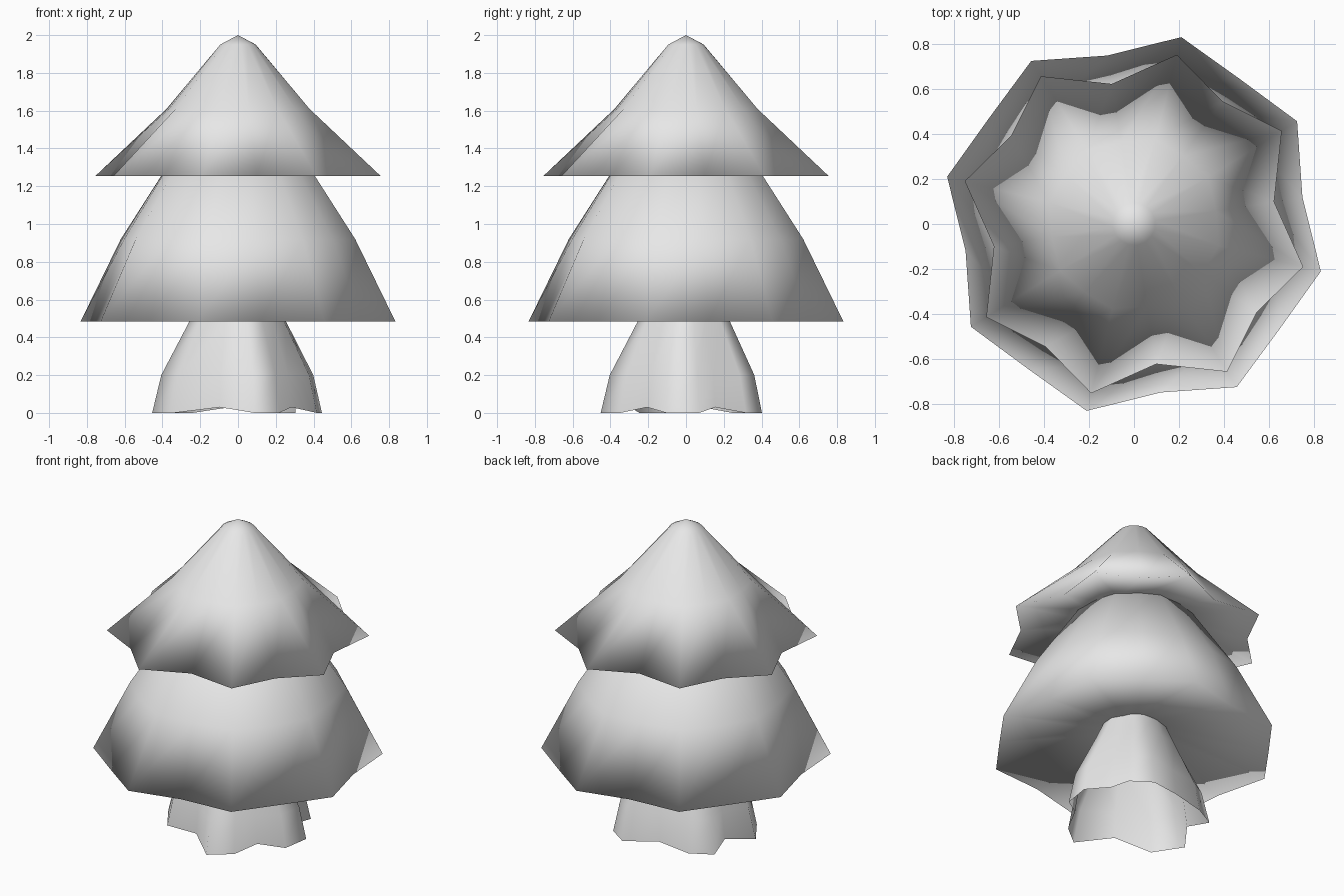
import bpy, bmesh
from math import radians, cos, sin

old = bpy.data.objects.get("Cube")
if old:
    bpy.data.objects.remove(old, do_unlink=True)

grey = bpy.data.materials.new("light grey")
grey.use_nodes = True
grey.diffuse_color = (0.8, 0.8, 0.8, 1)
grey.node_tree.nodes["Principled BSDF"].inputs["Base Color"].default_value = (0.8, 0.8, 0.8, 1)


def polar(angle, radius, z):
    return (radius * cos(radians(angle)), radius * sin(radians(angle)), z)


def loft(name, rings, start=None, end=None):
    """Skin rings of points from bottom to top; start and end are closing tips."""
    bm = bmesh.new()
    loops = [[bm.verts.new(p) for p in ring] for ring in rings]
    n = len(loops[0])
    for low, high in zip(loops, loops[1:]):
        for i in range(n):
            j = (i + 1) % n
            bm.faces.new((low[i], low[j], high[j], high[i]))
    if start is not None:
        tip = bm.verts.new((0, 0, start))
        for i in range(n):
            bm.faces.new((tip, loops[0][(i + 1) % n], loops[0][i]))
    if end is not None:
        tip = bm.verts.new((0, 0, end))
        for i in range(n):
            bm.faces.new((tip, loops[-1][i], loops[-1][(i + 1) % n]))
    for f in bm.faces:
        f.smooth = True
    mesh = bpy.data.meshes.new(name)
    bm.to_mesh(mesh)
    bm.free()
    mesh.materials.append(grey)
    obj = bpy.data.objects.new(name, mesh)
    bpy.context.collection.objects.link(obj)
    return obj


def bough_ring(z, valley, corner, fold):
    """Sixteen points: eight corners with two kinds of valley between them."""
    pattern = ((9, valley), (32.2, corner), (54.2, fold), (75.8, corner))
    return [polar(turn + a, r, z) for turn in (0, 90, 180, 270) for a, r in pattern]


# Lower boughs: hollowed underside, wide rim, domed side
loft("lower_boughs", [
    bough_ring(0.60, 0.19, 0.19, 0.19),
    bough_ring(0.485, 0.76, 0.859, 0.80),
    bough_ring(0.92, 0.61, 0.64, 0.62),
    bough_ring(1.36, 0.34, 0.35, 0.34),
], start=0.60, end=1.38)

# Upper boughs: star-shaped rim, rounded tip
loft("upper_boughs", [
    bough_ring(1.35, 0.30, 0.30, 0.30),
    bough_ring(1.255, 0.632, 0.778, 0.674),
    bough_ring(1.61, 0.37, 0.39, 0.375),
    bough_ring(1.95, 0.095, 0.095, 0.095),
], start=1.35, end=2.0)

# Trunk: five flared roots, each two points wide, with raised valleys between
roots = [(346, 0.43), (9, 0.45), (27, 0.34), (46, 0.44), (66, 0.44), (97, 0.34),
         (127, 0.40), (147, 0.45), (166, 0.35), (189, 0.46), (216, 0.42),
         (252, 0.31), (281, 0.46), (302, 0.41), (324, 0.35)]


def trunk_ring(z, scale, core, flare, lift=0.0):
    """Blend the root outline toward a circle of radius core."""
    return [polar(a, scale * r * flare + core * (1 - flare), z + (lift if r < 0.36 else 0))
            for a, r in roots]


loft("trunk", [
    trunk_ring(0.0, 1.0, 0.0, 1.0, 0.03),
    trunk_ring(0.20, 0.91, 0.37, 0.85),
    trunk_ring(0.48, 0.62, 0.24, 0.5),
    trunk_ring(0.62, 0.47, 0.185, 0.3),
])
